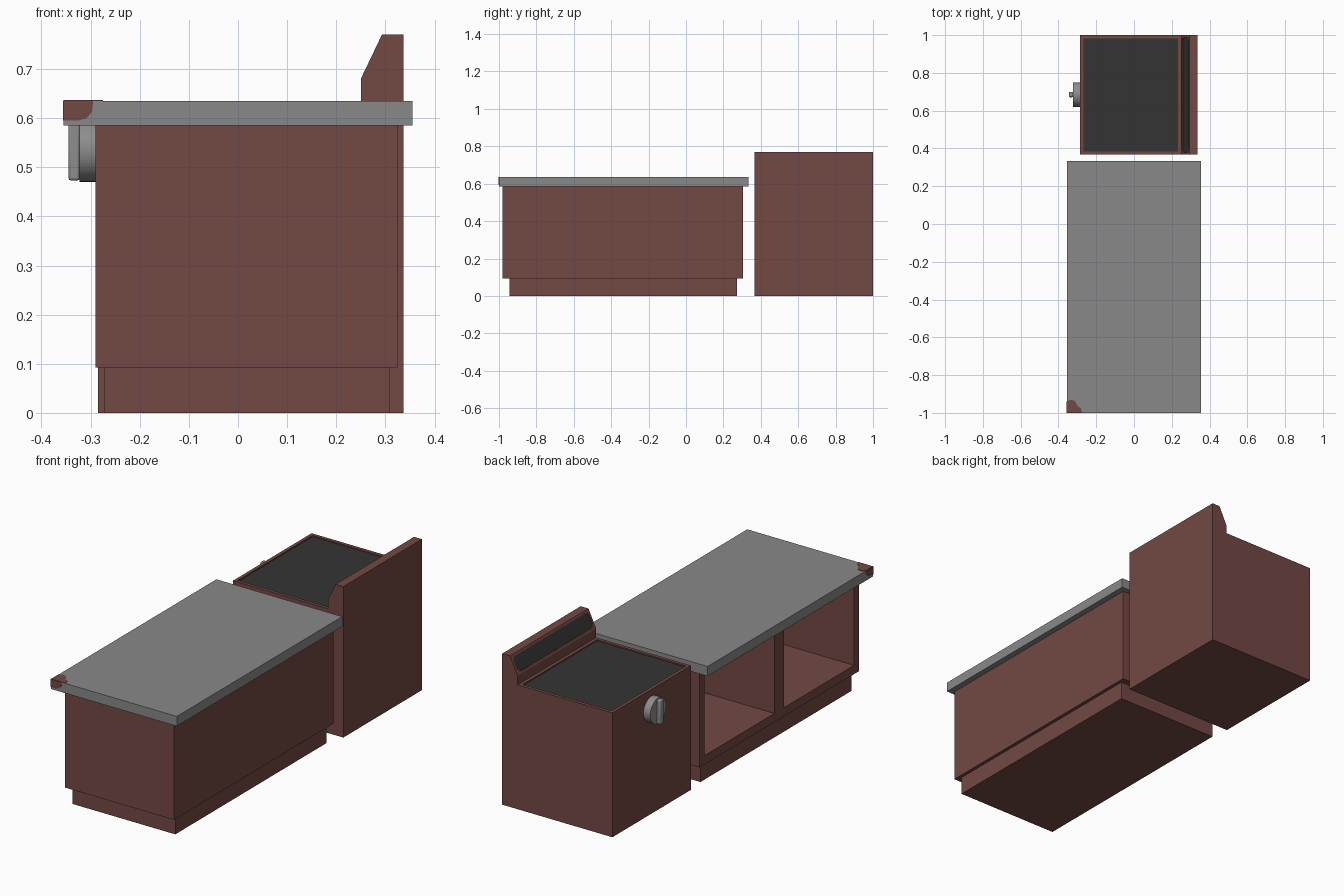
import bpy, bmesh, math
from mathutils import Vector, Matrix

if "Cube" in bpy.data.objects:
    bpy.data.objects.remove(bpy.data.objects["Cube"])


def material(name, rgb):
    m = bpy.data.materials.new(name)
    m.diffuse_color = (*rgb, 1)
    m.use_nodes = True
    m.node_tree.nodes["Principled BSDF"].inputs["Base Color"].default_value = m.diffuse_color
    return m


BROWN = material("brown wood", (0.17, 0.066, 0.057))
GREY = material("grey stone", (0.25, 0.25, 0.25))
METAL = material("knob grey", (0.27, 0.27, 0.27))
BLACK = material("black glass", (0.034, 0.034, 0.034))


def finish(bm, name, *mats):
    bmesh.ops.recalc_face_normals(bm, faces=bm.faces)
    me = bpy.data.meshes.new(name)
    bm.to_mesh(me)
    bm.free()
    for m in mats:
        me.materials.append(m)
    ob = bpy.data.objects.new(name, me)
    bpy.context.collection.objects.link(ob)
    return ob


def box(name, x, y, z, mat):
    bm = bmesh.new()
    lo, hi = Vector((x[0], y[0], z[0])), Vector((x[1], y[1], z[1]))
    bmesh.ops.create_cube(bm, size=1, matrix=Matrix.Translation((lo + hi) / 2)
                          @ Matrix.Diagonal((*(hi - lo), 1)))
    return finish(bm, name, mat)


def extrude(points, vec):
    """Closed 3D polygon pushed along vec into a solid."""
    bm = bmesh.new()
    f = bm.faces.new([bm.verts.new(p) for p in points])
    r = bmesh.ops.extrude_face_region(bm, geom=[f], use_keep_orig=True)
    bmesh.ops.translate(bm, vec=vec, verts=[v for v in r["geom"] if isinstance(v, bmesh.types.BMVert)])
    bmesh.ops.recalc_face_normals(bm, faces=bm.faces)
    return bm


# Counter: plinth, worktop, cabinet with two open bays facing -x
box("plinth", (-0.272, 0.308), (-0.945, 0.272), (0, 0.092), BROWN)
box("worktop", (-0.355, 0.355), (-1, 0.333), (0.585, 0.635), GREY)
cabinet = box("cabinet", (-0.29, 0.325), (-0.98, 0.305), (0.092, 0.585), BROWN)
for i, bay in enumerate([(-0.94, -0.377), (-0.298, 0.265)]):
    cutter = box(f"bay_cutter_{i}", (-0.4, 0.285), bay, (0.137, 0.545), BROWN)
    cutter.hide_render = True
    cutter.hide_viewport = True
    mod = cabinet.modifiers.new(f"bay_{i}", "BOOLEAN")
    mod.operation, mod.object, mod.solver = "DIFFERENCE", cutter, "EXACT"

# Worn corner of the worktop: thin patches on three faces
T = 0.0015
top = [(-0.355, -1), (-0.275, -1), (-0.28, -0.975), (-0.297, -0.965),
       (-0.315, -0.935), (-0.335, -0.93), (-0.355, -0.94)]
front = [(-0.355, 0.635), (-0.295, 0.635), (-0.297, 0.613), (-0.308, 0.6),
         (-0.325, 0.595), (-0.355, 0.595)]
side = [(-1, 0.635), (-0.94, 0.635), (-0.945, 0.615), (-0.965, 0.6), (-1, 0.595)]
finish(extrude([(x, y, 0.635) for x, y in top], (0, 0, T)), "worn_corner_top", BROWN)
finish(extrude([(x, -1, z) for x, z in front], (0, -T, 0)), "worn_corner_front", BROWN)
finish(extrude([(-0.355, y, z) for y, z in side], (-T, 0, 0)), "worn_corner_side", BROWN)

# Stove: side profile extruded along y, with recessed cooktop and sloped panel
profile = [(-0.285, 0), (0.337, 0), (0.337, 0.77), (0.293, 0.77),
           (0.25, 0.68), (0.25, 0.634), (-0.285, 0.634)]
bm = extrude([(x, 0.367, z) for x, z in profile], (0, 0.633, 0))
cooktop = next(f for f in bm.faces if f.normal.z > 0.9 and f.calc_center_median().z < 0.7)
slope = next(f for f in bm.faces if 0.1 < f.normal.z < 0.9)
bmesh.ops.inset_individual(bm, faces=[cooktop], thickness=0.017, use_even_offset=True)
bmesh.ops.inset_individual(bm, faces=[cooktop], thickness=0.0002, depth=-0.006)
cooktop.material_index = 1
bmesh.ops.inset_individual(bm, faces=[slope], thickness=0.012, use_even_offset=True)
slope.material_index = 1
bmesh.ops.bevel(bm, geom=slope.verts[:], offset=0.022, segments=3, profile=0.5,
                affect="VERTICES", material=-1)
panel = max((f for f in bm.faces if 0.1 < f.normal.z < 0.9), key=lambda f: (f.material_index, f.calc_area()))
bmesh.ops.inset_individual(bm, faces=[panel], thickness=0.0002, depth=-0.004)
for f in bm.faces:
    f.material_index = 1 if f in (cooktop, panel) else 0
finish(bm, "stove_body", BROWN, BLACK)

# Knob: round base and upright grip
KY, KZ, R = 0.685, 0.535, 0.065


def circle(x, r, n):
    return [(x, KY + r * math.cos(2 * math.pi * i / n), KZ + r * math.sin(2 * math.pi * i / n)) for i in range(n)]


base = finish(extrude(circle(-0.284, R, 32), (-0.039, 0, 0)), "knob_base", METAL)
grip = box("knob_grip", (-0.345, -0.322), (KY - 0.014, KY + 0.014), (KZ - 0.062, KZ + 0.062), METAL)
bev = grip.modifiers.new("bevel", "BEVEL")
bev.width, bev.segments = 0.005, 2
for ob in (base, grip):
    bpy.context.view_layer.objects.active = ob
    bpy.ops.object.select_all(action="DESELECT")
    ob.select_set(True)
    bpy.ops.object.shade_smooth_by_angle(angle=math.radians(30))
